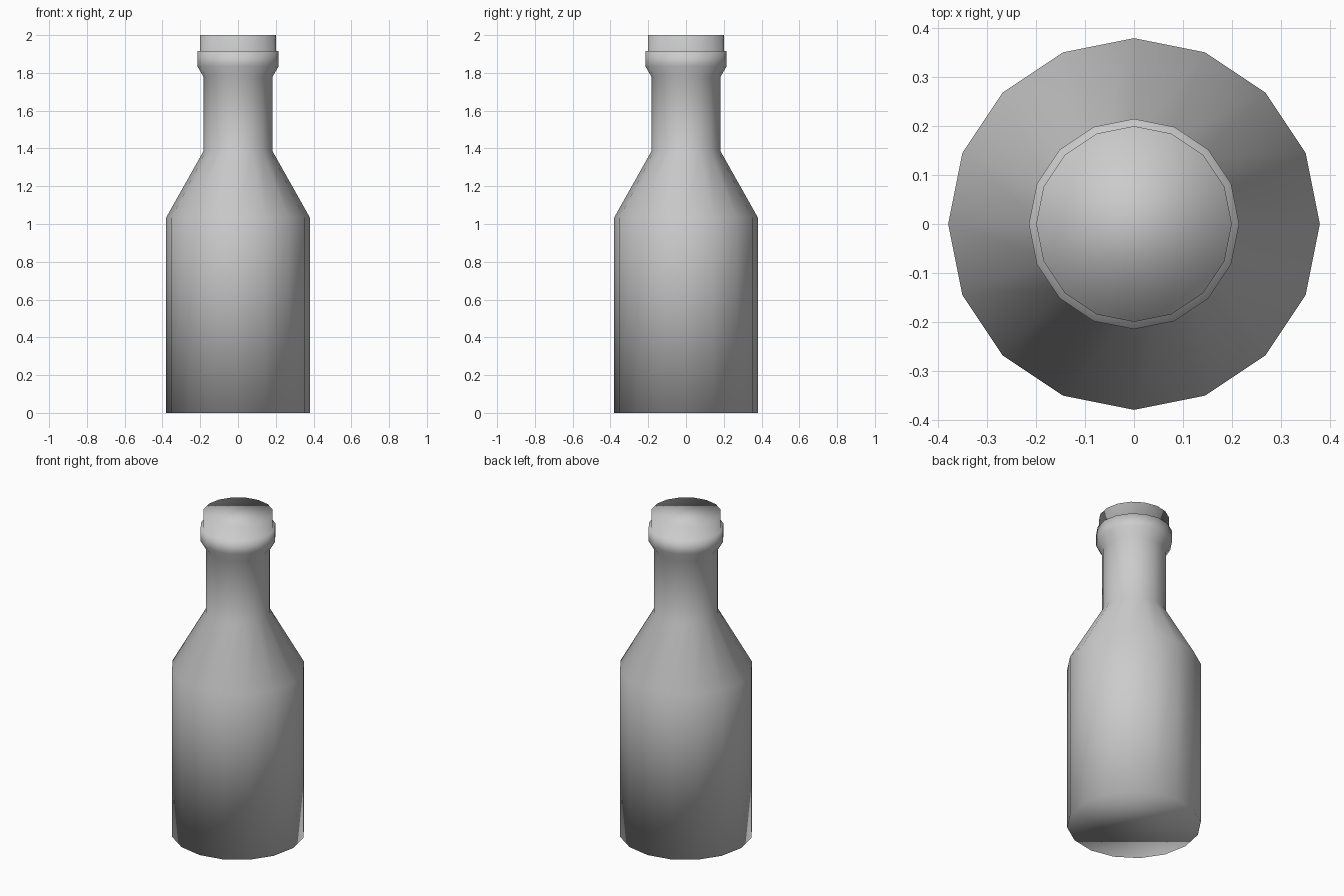
import bpy
import bmesh
from math import tau

cube = bpy.data.objects.get("Cube")
if cube:
    bpy.data.objects.remove(cube, do_unlink=True)

SIDES = 16

# Plain grey for the whole bottle
grey = bpy.data.materials.new("grey")
grey.use_nodes = True
colour = (0.6, 0.6, 0.6, 1)
grey.diffuse_color = colour
grey.node_tree.nodes["Principled BSDF"].inputs["Base Color"].default_value = colour

# Profile as (radius, height): body, shoulder, neck, collar, stopper
profile = [
    (0.38, 0), (0.38, 1.035), (0.183, 1.385), (0.183, 1.78),
    (0.215, 1.835), (0.215, 1.915), (0.2, 1.915), (0.2, 2),
]

# Spin the profile into a closed low-poly bottle
bm = bmesh.new()
verts = [bm.verts.new((r, 0, z)) for r, z in profile]
edges = [bm.edges.new(pair) for pair in zip(verts, verts[1:])]
bmesh.ops.spin(bm, geom=verts + edges, cent=(0, 0, 0), axis=(0, 0, 1),
               angle=tau, steps=SIDES, use_merge=True)
bmesh.ops.remove_doubles(bm, verts=bm.verts[:], dist=0.0001)

# Close the base and the top with one flat face each
bmesh.ops.holes_fill(bm, edges=[e for e in bm.edges if e.is_boundary], sides=SIDES)
bmesh.ops.recalc_face_normals(bm, faces=bm.faces[:])
for face in bm.faces:
    face.smooth = True

mesh = bpy.data.meshes.new("bottle")
bm.to_mesh(mesh)
bm.free()
mesh.materials.append(grey)
bottle = bpy.data.objects.new("bottle", mesh)
bpy.context.collection.objects.link(bottle)
